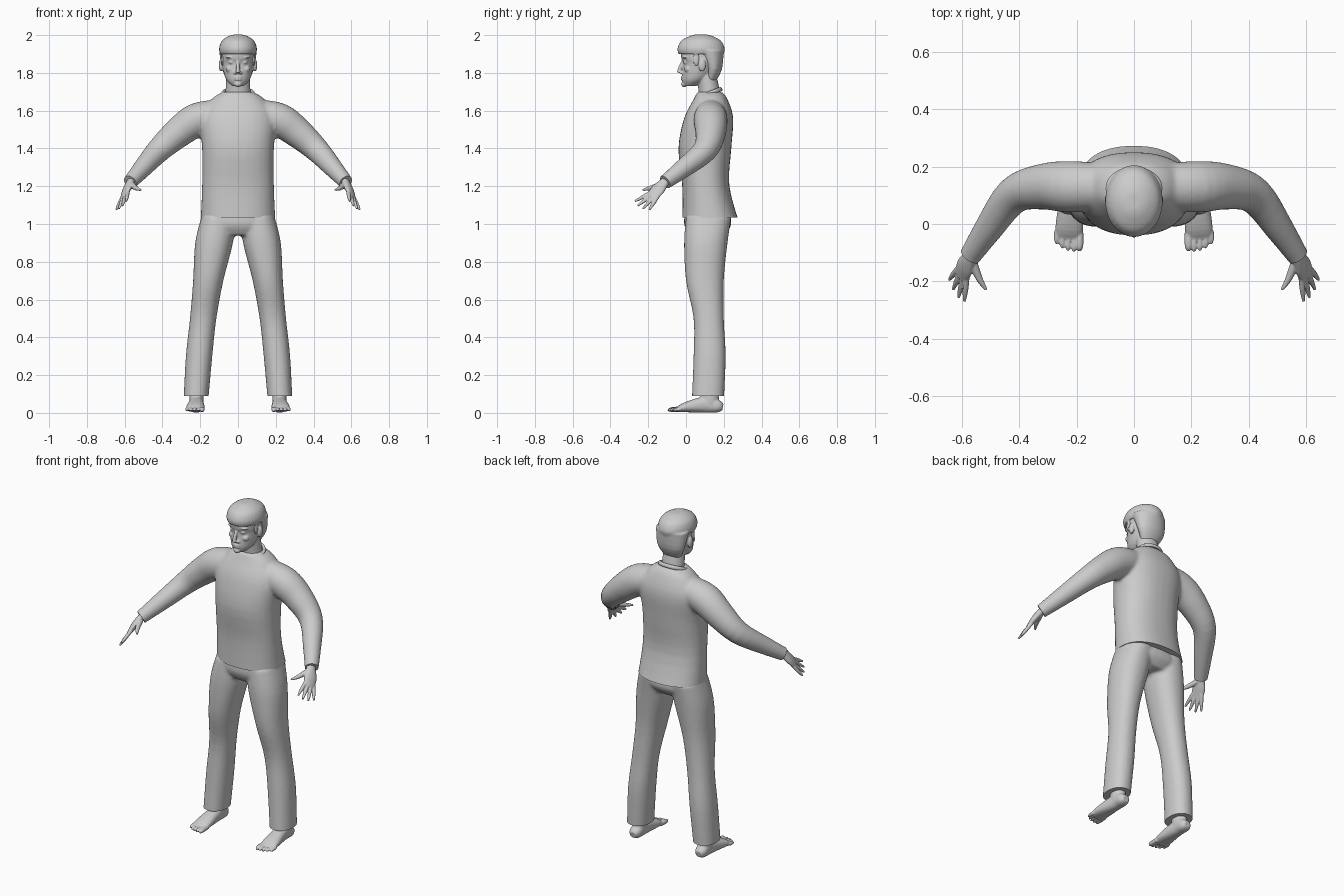
import bpy, bmesh, math
from mathutils import Vector

default_cube = bpy.data.objects.get("Cube")
if default_cube:
    bpy.data.objects.remove(default_cube)

colour = (.6, .6, .6, 1)
grey = bpy.data.materials.new("plain grey")
grey.use_nodes = True
grey.diffuse_color = colour
grey.node_tree.nodes["Principled BSDF"].inputs["Base Color"].default_value = colour

RIGHTWARD, UPWARD = Vector((1, 0, 0)), Vector((0, 0, 1))
SIDES = (1, -1)


def spline(rows, steps=4):
    """Smooth curve through rows of numbers."""
    result = []
    for i, (start, end) in enumerate(zip(rows, rows[1:])):
        before, after = rows[max(i - 1, 0)], rows[min(i + 2, len(rows) - 1)]
        for k in range(steps):
            t = k / steps
            result.append([b + t / 2 * (c - a + t * (2*a - 5*b + 4*c - d + t * (3*(b - c) + d - a)))
                           for a, b, c, d in zip(before, start, end, after)])
    return result + [list(rows[-1])]


def tube(bm, rows, side=RIGHTWARD, axis=None, mirror=1, power=2, segments=32):
    """Closed loft; each row is x, y, z, half width along side and, if not round, half depth."""
    rows = spline(rows)
    rings = []
    for i, row in enumerate(rows):
        centre, width, thickness = Vector(row[:3]), row[3], row[-1]
        before, after = rows[max(i - 1, 0)], rows[min(i + 1, len(rows) - 1)]
        along = axis or (Vector(after[:3]) - Vector(before[:3])).normalized()
        depth = along.cross(side).normalized()
        across = depth.cross(along)
        ring = []
        for k in range(segments):
            angle = math.tau * k / segments
            c, s = math.cos(angle), math.sin(angle)
            u = math.copysign(abs(c) ** (2 / power), c) * width
            v = math.copysign(abs(s) ** (2 / power), s) * thickness
            point = centre + across * u + depth * v
            point.x *= mirror
            ring.append(bm.verts.new(point))
        rings.append(ring)
    for lower, upper in zip(rings, rings[1:]):
        for k in range(segments):
            n = (k + 1) % segments
            bm.faces.new((lower[k], lower[n], upper[n], upper[k]))
    bm.faces.new(rings[0][::-1])
    bm.faces.new(rings[-1])


def stack(bm, rows, centre_x=lambda z: 0, **options):
    """Upright loft; each row is height, front y, back y, half width."""
    tube(bm, [(centre_x(z), (front + back) / 2, z, width, (back - front) / 2)
              for z, front, back, width in rows], axis=UPWARD, **options)


def ball(bm, centre, size):
    made = bmesh.ops.create_uvsphere(bm, u_segments=20, v_segments=12, radius=1)["verts"]
    bmesh.ops.scale(bm, vec=size, verts=made)
    bmesh.ops.translate(bm, vec=centre, verts=made)


def finish(name, bm, voxel, smooth, cuts=()):
    """Fuse overlapping lofts into one skin, then trim clean hems."""
    bmesh.ops.recalc_face_normals(bm, faces=bm.faces)
    mesh = bpy.data.meshes.new(name)
    bm.to_mesh(mesh)
    bm.free()
    obj = bpy.data.objects.new(name, mesh)
    bpy.context.collection.objects.link(obj)
    remesh = obj.modifiers.new("fuse", "REMESH")
    remesh.mode = "VOXEL"
    remesh.voxel_size = voxel
    relax = obj.modifiers.new("relax", "SMOOTH")
    relax.factor, relax.iterations = .5, smooth
    graph = bpy.context.evaluated_depsgraph_get()
    skin = bpy.data.meshes.new_from_object(obj.evaluated_get(graph))
    obj.modifiers.clear()
    obj.data = skin
    bm = bmesh.new()
    bm.from_mesh(skin)
    for point, normal in cuts:
        bmesh.ops.bisect_plane(bm, geom=bm.verts[:] + bm.edges[:] + bm.faces[:],
                               plane_co=point, plane_no=normal, clear_outer=True)
        bmesh.ops.holes_fill(bm, edges=[e for e in bm.edges if e.is_boundary], sides=0)
    for face in bm.faces:
        face.smooth = True
    bm.to_mesh(skin)
    bm.free()
    skin.set_sharp_from_angle(angle=math.radians(50))
    skin.materials.clear()
    skin.materials.append(grey)


# Shirt: torso and two bent sleeves, trimmed at hem and cuffs
bm = bmesh.new()
stack(bm, [(.98, -.02, .29, .2), (1.2, -.02, .23, .19), (1.4, -.04, .24, .19),
           (1.56, -.01, .25, .2), (1.66, .04, .22, .14), (1.7, .06, .19, .08)], power=2.3)
cuts = [((0, 0, 1.035), -UPWARD)]
for s in SIDES:
    tube(bm, [(.1, .13, 1.58, .08), (.22, .13, 1.55, .09), (.32, .13, 1.48, .08),
              (.42, .1, 1.39, .065), (.51, -.02, 1.29, .05), (.59, -.14, 1.2, .035)],
         side=Vector((.6, .5, .3)), mirror=s)
    cuts.append(((s * .57, -.11, 1.22), (s * .5, -.7, -.5)))
finish("shirt", bm, voxel=.009, smooth=8, cuts=cuts)

# Collar band around the neck opening
bpy.ops.mesh.primitive_torus_add(location=(0, .12, 1.69), rotation=(.36, 0, 0),
                                 major_radius=.08, minor_radius=.009)
collar = bpy.context.object
collar.name = "collar"
collar.scale = (1, .86, 1.3)
collar.data.materials.append(grey)
bpy.ops.object.shade_smooth()

# Trousers: hips and two legs that spread toward the floor
bm = bmesh.new()
stack(bm, [(1.1, 0, .22, .18), (1, -.01, .24, .195), (.94, .02, .2, .13)], power=2.3)
for s in SIDES:
    stack(bm, [(1.04, 0, .24, .09), (.9, -.01, .22, .1), (.7, 0, .2, .08), (.5, .04, .2, .07),
               (.3, .04, .21, .07), (.05, .03, .2, .065)],
          centre_x=lambda z: .225 - .115 * z ** 1.5, mirror=s, power=2.2)
finish("trousers", bm, voxel=.009, smooth=6, cuts=[((0, 0, .09), -UPWARD)])

# Head: neck, skull and jaw
bm = bmesh.new()
tube(bm, [(0, .13, 1.62, .07, .06), (0, .12, 1.72, .065, .055), (0, .1, 1.82, .06, .05)])
stack(bm, [(1.73, -.01, .05, .03), (1.76, -.02, .11, .06), (1.8, -.02, .15, .075),
           (1.85, -.015, .18, .085), (1.88, -.025, .19, .087), (1.93, -.02, .18, .08),
           (1.97, .04, .12, .03)])
# Nose, lips and chin
tube(bm, [(0, -.01, 1.87, .008), (0, -.03, 1.83, .01), (0, -.036, 1.8, .012)])
for lip in (1.765, 1.777):
    ball(bm, (0, -.013, lip), (.024, .015, .006))
ball(bm, (0, -.01, 1.74), (.02, .016, .015))
# Nostrils, eyes, brows, cheeks and ears
for s in SIDES:
    ball(bm, (s * .014, -.02, 1.8), (.009, .013, .008))
    ball(bm, (s * .034, 0, 1.856), (.016, .015, .01))
    ball(bm, (s * .036, 0, 1.882), (.028, .02, .007))
    ball(bm, (s * .045, .01, 1.82), (.02, .02, .018))
    ball(bm, (s * .09, .085, 1.84), (.012, .02, .033))
finish("head", bm, voxel=.0042, smooth=3)

# Hair: fringed cap, back of the head and sideburns
bm = bmesh.new()
stack(bm, [(1.9, -.04, .2, .095), (1.93, -.045, .205, .1), (1.97, -.025, .185, .085),
           (1.995, .02, .14, .05), (2.003, .05, .11, .02)])
stack(bm, [(1.75, .1, .155, .05), (1.82, .1, .19, .085), (1.92, .05, .2, .1)])
for s in SIDES:
    ball(bm, (s * .083, .055, 1.87), (.008, .018, .035))
finish("hair", bm, voxel=.005, smooth=4)

# Hands: palm, thumb and four fingers fanned from index to little
bm = bmesh.new()
index_base, little_base = Vector((.584, -.19, 1.165)), Vector((.614, -.155, 1.137))
index_tip, little_tip = Vector((.592, -.27, 1.12)), Vector((.645, -.195, 1.075))
spread = (little_base - index_base).normalized()
for s in SIDES:
    tube(bm, [(.55, -.08, 1.245, .026, .022), (.57, -.115, 1.22, .027, .02),
              (.59, -.15, 1.18, .038, .018), (.605, -.185, 1.14, .032, .01)], side=spread, mirror=s)
    for i in range(4):
        base = index_base.lerp(little_base, i / 3)
        tip = index_tip.lerp(little_tip, i / 3)
        tip += (tip - base) * .2 * math.sin(math.pi * i / 3)
        tube(bm, [(*base.lerp(tip, t), radius) for t, radius in ((-.2, .01), (.5, .01), (1, .005))],
             side=spread, mirror=s, segments=16)
    tube(bm, [(.566, -.125, 1.21, .017), (.54, -.19, 1.19, .012), (.515, -.23, 1.18, .005)],
         side=spread, mirror=s, segments=16)
finish("hands", bm, voxel=.0032, smooth=2)

# Feet: sole, ankle and five toes
bm = bmesh.new()
for s in SIDES:
    tube(bm, [(.22, .195, .03, .02, .018), (.22, .17, .035, .035, .033), (.22, .11, .045, .037, .044),
              (.225, 0, .03, .048, .027), (.23, -.05, .016, .043, .012)], mirror=s, power=2.3)
    tube(bm, [(.22, .125, .16, .038, .046), (.22, .125, .05, .038, .05)], mirror=s)
    for i in range(5):
        x, radius = .19 + .02 * i, .0095 if i else .0135
        tip = .003 * (i - 1) ** 2 - .097
        tube(bm, [(x, -.025, .02, radius), (x, tip + .02, .018, radius), (x, tip, .014, radius / 2)],
             mirror=s, segments=16)
finish("feet", bm, voxel=.004, smooth=2)
